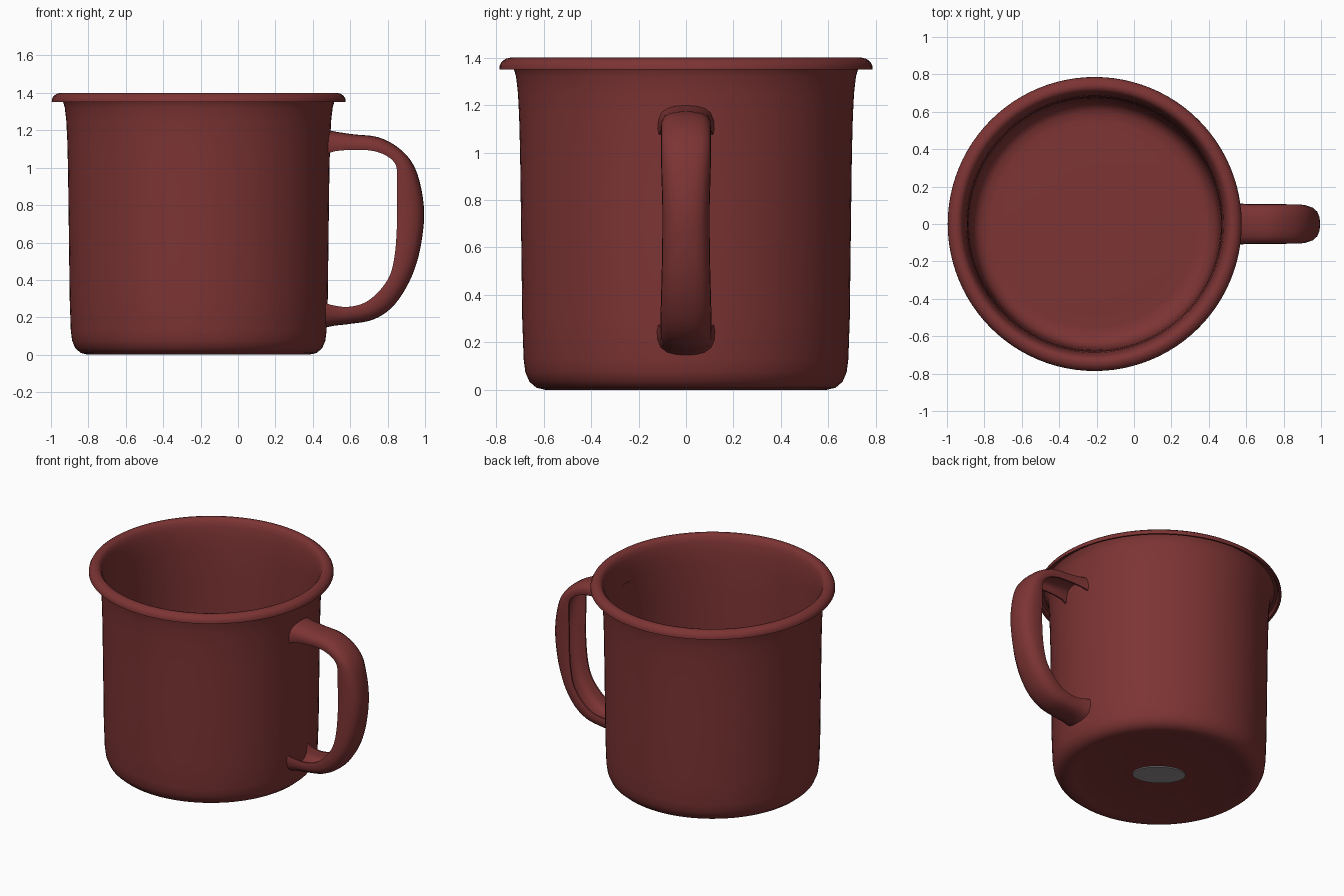
import bpy, math

if "Cube" in bpy.data.objects:
    bpy.data.objects.remove(bpy.data.objects["Cube"])

CX = -0.21          # axis of the cup
SEG = 96


def material(name, rgb):
    m = bpy.data.materials.new(name)
    m.diffuse_color = (*rgb, 1)
    m.use_nodes = True
    m.node_tree.nodes["Principled BSDF"].inputs["Base Color"].default_value = m.diffuse_color
    return m


def make(name, verts, faces, mat, angle=50):
    me = bpy.data.meshes.new(name)
    me.from_pydata(verts, [], faces)
    me.materials.append(mat)
    me.polygons.foreach_set("use_smooth", [True] * len(me.polygons))
    me.set_sharp_from_angle(angle=math.radians(angle))
    ob = bpy.data.objects.new(name, me)
    bpy.context.collection.objects.link(ob)
    return ob


def smooth_path(pts, sub):
    """Catmull-Rom interpolation through tuples of any size."""
    p = [pts[0]] + pts + [pts[-1]]
    out = []
    for i in range(1, len(p) - 2):
        for s in range(sub):
            t = s / sub
            out.append(tuple(
                0.5 * (2 * b + (c - a) * t + (2 * a - 5 * b + 4 * c - d) * t * t
                       + (3 * b - a - 3 * c + d) * t ** 3)
                for a, b, c, d in zip(p[i - 1], p[i], p[i + 1], p[i + 2])))
    return out + [pts[-1]]


red = material("dark red enamel", (0.205, 0.034, 0.034))
grey = material("grey base mark", (0.28, 0.26, 0.26))

# Cup: thin-walled lathe profile (radius, height), from underside centre to inner floor centre
outer = [(0.2, 0.02), (0.48, 0.018), (0.55, 0.006), (0.59, 0.0), (0.63, 0.009),
         (0.66, 0.035), (0.677, 0.075), (0.684, 0.13), (0.69, 0.3), (0.695, 0.7),
         (0.699, 1.0), (0.703, 1.15), (0.708, 1.25), (0.716, 1.32), (0.726, 1.355)]
lip = [(0.74, 1.374), (0.76, 1.372), (0.77, 1.352), (0.786, 1.35), (0.785, 1.366),
       (0.776, 1.383), (0.76, 1.395), (0.74, 1.4), (0.722, 1.396), (0.708, 1.38)]
inner = [(0.698, 1.35), (0.688, 1.29), (0.681, 1.2), (0.677, 1.0), (0.673, 0.7),
         (0.668, 0.3), (0.662, 0.14), (0.652, 0.09), (0.63, 0.06), (0.6, 0.043),
         (0.55, 0.04), (0.48, 0.045), (0.2, 0.045)]
prof = outer + lip + inner
verts = [(CX + r * math.cos(2 * math.pi * k / SEG), r * math.sin(2 * math.pi * k / SEG), z)
         for r, z in prof for k in range(SEG)]
faces = []
for i in range(len(prof) - 1):
    for k in range(SEG):
        n = (k + 1) % SEG
        faces.append((i * SEG + k, i * SEG + n, (i + 1) * SEG + n, (i + 1) * SEG + k))
faces.append(tuple(reversed(range(SEG))))
faces.append(tuple((len(prof) - 1) * SEG + k for k in range(SEG)))
make("cup_body", verts, faces, red)

# Handle: channel section swept between outer and inner edges (xo, zo, xi, zi, half width)
stations = [(0.467, 1.205, 0.467, 1.07, 0.122), (0.52, 1.193, 0.52, 1.088, 0.113),
            (0.62, 1.178, 0.61, 1.095, 0.106), (0.75, 1.163, 0.72, 1.09, 0.105),
            (0.86, 1.105, 0.80, 1.06, 0.105), (0.935, 1.02, 0.845, 1.01, 0.105),
            (0.975, 0.91, 0.85, 0.92, 0.104), (0.995, 0.77, 0.85, 0.78, 0.1),
            (0.985, 0.63, 0.848, 0.65, 0.1), (0.955, 0.49, 0.836, 0.52, 0.102),
            (0.9, 0.36, 0.81, 0.42, 0.105), (0.82, 0.25, 0.75, 0.335, 0.107),
            (0.72, 0.187, 0.675, 0.277, 0.107), (0.6, 0.165, 0.59, 0.256, 0.108),
            (0.52, 0.156, 0.52, 0.262, 0.113), (0.467, 0.145, 0.467, 0.275, 0.122)]
half = [(0, 1.0), (0.35, 0.98), (0.65, 0.9), (0.87, 0.74), (0.98, 0.48), (1.0, 0.2), (0.96, 0.0),
        (0.86, 0.0), (0.8, 0.2), (0.77, 0.42), (0.62, 0.62), (0.35, 0.71), (0, 0.73)]
section = half + [(-u, t) for u, t in reversed(half[1:-1])]
path = smooth_path(stations, 4)
S = len(section)
verts = [(xi + (xo - xi) * t, u * w, zi + (zo - zi) * t)
         for xo, zo, xi, zi, w in path for u, t in section]
faces = []
for i in range(len(path) - 1):
    for k in range(S):
        n = (k + 1) % S
        faces.append((i * S + k, (i + 1) * S + k, (i + 1) * S + n, i * S + n))
faces.append(tuple(range(S)))
faces.append(tuple((len(path) - 1) * S + k for k in reversed(range(S))))
make("handle", verts, faces, red)

# Plain oval mark under the base, a thin plate
N, dx, dy = 40, -0.81, 0.59
ring = []
for k in range(N):
    a = 2 * math.pi * k / N
    p, q = 0.17 * math.cos(a), 0.105 * math.sin(a)
    ring.append((CX + p * dx - q * dy, p * dy + q * dx))
verts = [(x, y, z) for z in (0.013, 0.021) for x, y in ring]
faces = [tuple(reversed(range(N))), tuple(range(N, 2 * N))]
faces += [(k, (k + 1) % N, N + (k + 1) % N, N + k) for k in range(N)]
make("base_mark", verts, faces, grey, 30)
